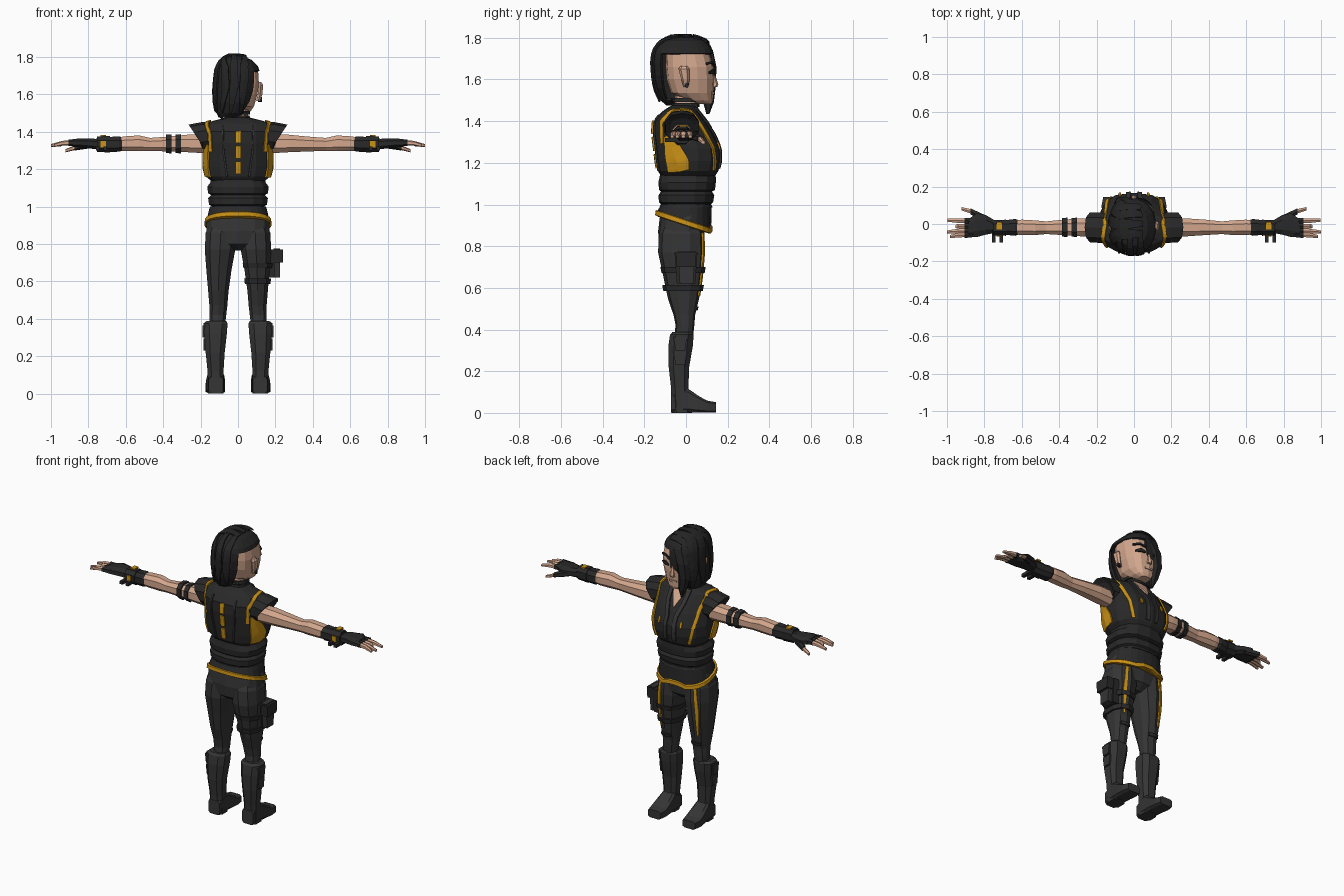
import bpy, bmesh, math
from mathutils import Vector
from mathutils.bvhtree import BVHTree


def material(name, rgb):
    m = bpy.data.materials.new(name)
    m.diffuse_color = (*rgb, 1)
    return m


BLACK = material("black cloth", (0.022, 0.022, 0.022))
CHARCOAL = material("charcoal leather", (0.035, 0.035, 0.035))
HAIR = material("dark hair", (0.018, 0.018, 0.019))
GOLD = material("gold trim", (0.60, 0.29, 0.008))
SKIN = material("skin", (0.66, 0.39, 0.27))


def finish(bm, name, mat):
    bmesh.ops.recalc_face_normals(bm, faces=bm.faces)
    me = bpy.data.meshes.new(name)
    bm.to_mesh(me)
    bm.free()
    me.materials.append(mat)
    ob = bpy.data.objects.new(name, me)
    bpy.context.collection.objects.link(ob)
    return ob


def loft(name, mat, rings, axis="z", n=10, p=2.4, warp=None, keep=None, cap=True):
    """Skin rings (position, centre a, centre b, radius a, radius b) along an axis."""
    bm = bmesh.new()
    loops = []
    for t, a, b, ra, rb in rings:
        row = []
        for i in range(n):
            w = 2 * math.pi * (i + 0.5) / n
            c, s = math.cos(w), math.sin(w)
            u = a + ra * math.copysign(abs(c) ** (2 / p), c)
            v = b + rb * math.copysign(abs(s) ** (2 / p), s)
            co = {"z": (u, v, t), "x": (t, u, v), "y": (u, t, v)}[axis]
            row.append(bm.verts.new(warp(Vector(co)) if warp else co))
        loops.append(row)
    for r, q in zip(loops, loops[1:]):
        for i in range(n):
            bm.faces.new((r[i], r[(i + 1) % n], q[(i + 1) % n], q[i]))
    if cap:
        bm.faces.new(loops[0])
        bm.faces.new(loops[-1])
    bmesh.ops.recalc_face_normals(bm, faces=bm.faces)
    if keep:
        drop = [f for f in bm.faces if not keep(f.calc_center_median())]
        bmesh.ops.delete(bm, geom=drop, context="FACES")
    return finish(bm, name, mat)


def ribbon(name, mat, target, pts, widths, lift=0.005, steps=5):
    """Thin strip that hugs the surface of a target object."""
    tree = BVHTree.FromPolygons([v.co for v in target.data.vertices],
                                [p.vertices for p in target.data.polygons])
    pts = [Vector(p) for p in pts]
    if isinstance(widths, float):
        widths = [widths] * len(pts)
    path = []
    for i in range(len(pts) - 1):
        for k in range(steps + (i == len(pts) - 2)):
            f = k / steps
            path.append((pts[i].lerp(pts[i + 1], f), widths[i] * (1 - f) + widths[i + 1] * f))
    bm = bmesh.new()
    rows = []
    for i, (pt, w) in enumerate(path):
        tan = path[min(i + 1, len(path) - 1)][0] - path[max(i - 1, 0)][0]
        loc, nor, _, _ = tree.find_nearest(pt)
        side = tan.cross(nor).normalized() * w / 2
        row = []
        for k in (-1, 0, 1):
            l2, n2, _, _ = tree.find_nearest(loc + side * k)
            row.append(bm.verts.new(l2 + n2 * lift))
        rows.append(row)
    for r, q in zip(rows, rows[1:]):
        for k in (0, 1):
            bm.faces.new((r[k], r[k + 1], q[k + 1], q[k]))
    ob = finish(bm, name, mat)
    mod = ob.modifiers.new("thickness", "SOLIDIFY")
    mod.thickness, mod.offset = 0.008, 0
    return ob


def box(name, mat, lo, hi, taper=1.0):
    c = [(a + b) / 2 for a, b in zip(lo, hi)]
    h = [(b - a) / 2 for a, b in zip(lo, hi)]
    bm = bmesh.new()
    bmesh.ops.create_cube(bm, size=2)
    for v in bm.verts:
        k = taper if v.co.z < 0 else 1
        v.co = Vector((c[0] + v.co.x * h[0], c[1] + v.co.y * h[1] * k, c[2] + v.co.z * h[2]))
    return finish(bm, name, mat)


# Vest, wrinkled waist and slanted hem
vest = loft("vest", BLACK, [(1.13, 0, .01, .14, .125), (1.16, 0, .01, .172, .145),
            (1.21, 0, .012, .185, .155), (1.27, 0, .008, .185, .158), (1.34, 0, -.012, .178, .147),
            (1.40, 0, -.03, .18, .126), (1.445, 0, -.028, .18, .088), (1.462, 0, -.022, .12, .07),
            (1.475, 0, -.01, .065, .058)], n=14, p=2.6)
loft("waist_wraps", BLACK, [(1.17, 0, .01, .145, .13), (1.13, 0, .008, .15, .135), (1.105, 0, .005, .168, .138),
     (1.07, 0, .005, .163, .134), (1.062, 0, .002, .147, .122), (1.045, 0, .002, .163, .134),
     (1.01, 0, 0, .158, .13), (1.002, 0, 0, .144, .12), (.985, 0, 0, .155, .128)], n=14, p=2.5)


def hem_slant(v):
    if v.z < .985:
        notch = .035 * max(0, 1 - abs(v.x) / .06) if v.y > 0 else 0
        v.z -= .33 * (v.y + .13) - notch
    return v


loft("shirt_skirt", BLACK, [(1.0, 0, 0, .15, .124), (.985, 0, -.003, .155, .126), (.965, 0, -.008, .168, .13)],
     n=24, warp=hem_slant)
loft("gold_hem", GOLD, [(.97, 0, -.01, .169, .131), (.966, 0, -.01, .178, .137), (.944, 0, -.01, .180, .139),
     (.940, 0, -.01, .165, .125)], n=24, warp=hem_slant)

# Vest trim, neckline and seams
ribbon("neckline_skin", SKIN, vest, [(0, .05, 1.468), (0, .075, 1.43), (0, .12, 1.365)], [.10, .07, .006])
for a, b in ((1.34, 1.405), (1.255, 1.325), (1.17, 1.24)):
    ribbon("spine_stripe", GOLD, vest, [(0, -.17, a), (0, -.16, b)], .028, steps=3)
for s in (-1, 1):
    ribbon("armhole_trim", GOLD, vest, [(s * .155, -.13, 1.29), (s * .16, -.135, 1.38), (s * .165, -.07, 1.45),
           (s * .155, 0, 1.46), (s * .15, .07, 1.38), (s * .14, .13, 1.27), (s * .125, .15, 1.16)], .02)
    ribbon("side_panel", GOLD, vest, [(s * .18, -.10, 1.33), (s * .19, -.07, 1.26), (s * .19, -.045, 1.2),
           (s * .18, -.035, 1.15)], [.03, .09, .12, .11])
    ribbon("lapel", CHARCOAL, vest, [(s * .06, .045, 1.465), (s * .055, .10, 1.40), (s * .03, .15, 1.32),
           (s * .03, .17, 1.17)], .025)
    ribbon("chest_dash", GOLD, vest, [(s * .075, .15, 1.30), (s * .075, .16, 1.265)], .013, lift=.007, steps=2)
    ribbon("back_seam", CHARCOAL, vest, [(s * .08, -.13, 1.43), (s * .08, -.16, 1.3), (s * .06, -.14, 1.16)], .01)

# Neck, choker and head
loft("neck", SKIN, [(1.43, 0, -.005, .062, .06), (1.49, 0, .0, .055, .056), (1.56, 0, .01, .06, .06)])
for z in (1.478, 1.502):
    loft("choker", BLACK, [(z - .009, 0, -.002, .067, .067), (z + .009, 0, 0, .065, .065)])
head = loft("head", SKIN, [(1.483, 0, .088, .035, .035), (1.50, 0, .06, .062, .07), (1.535, 0, .03, .087, .102),
            (1.60, 0, .022, .106, .115), (1.66, 0, .018, .114, .116), (1.72, 0, .01, .11, .105),
            (1.77, 0, 0, .085, .08)], n=14, p=2.5)
loft("nose", SKIN, [(1.565, 0, .13, .016, .02), (1.577, 0, .135, .015, .02), (1.63, 0, .128, .007, .01)], n=6)
ribbon("lips", SKIN, head, [(-.025, .13, 1.535), (.025, .13, 1.535)], .012, lift=.002, steps=2)
for s in (-1, 1):
    ribbon("brow", HAIR, head, [(s * .025, .14, 1.672), (s * .06, .13, 1.685), (s * .095, .10, 1.675)], .012)
    ribbon("eye", HAIR, head, [(s * .028, .14, 1.632), (s * .055, .13, 1.638), (s * .085, .11, 1.632)],
           [.01, .024, .008])
    loft("ear", SKIN, [(1.565, s * .108, .0, .012, .012), (1.60, s * .118, -.003, .014, .02),
         (1.65, s * .122, -.01, .014, .026), (1.665, s * .115, -.01, .01, .016)], n=6)
    loft("ear_plug", HAIR, [(s * .108, .004, 1.572, .01, .013), (s * .128, .004, 1.572, .01, .013)], "x", 6)


# Hair: swept over one side, shaved on the other
def hair_region(c):
    if c.z > 1.735 or c.x < -.035:
        return True
    if c.y < 0:
        return c.x < .085 and c.y < -.07 and c.x < .03 + (c.z - 1.48) * .35
    return c.x < .0 + (c.z - 1.6) * .2


hair = loft("hair_shell", HAIR, [(1.475, -.055, -.02, .05, .075), (1.50, -.035, -.018, .078, .105),
            (1.56, -.018, -.012, .106, .137), (1.62, -.008, -.01, .119, .148), (1.68, -.002, -.012, .12, .15),
            (1.725, 0, -.012, .117, .145), (1.75, 0, -.012, .108, .135), (1.785, -.008, -.012, .08, .105),
            (1.805, -.015, -.012, .035, .055)], n=20, p=2.3, keep=hair_region)
mod = hair.modifiers.new("thickness", "SOLIDIFY")
mod.thickness, mod.offset = .014, -1
# layered locks from the parting
for y0, y1, y2, zend, w in ((.09, .14, .10, 1.50, .05), (.05, .09, .06, 1.49, .06), (.0, .02, .0, 1.50, .06),
                            (-.05, -.08, -.06, 1.49, .06)):
    ribbon("hair_lock", HAIR, hair, [(.04, y0, 1.79), (-.06, y0, 1.78), (-.115, y1, 1.69), (-.12, y1, 1.6),
           (-.08, y2, zend)], [.03, w, w, w * .9, .012], lift=.009)
for x in (-.07, -.02, .03):
    ribbon("back_lock", HAIR, hair, [(x, -.05, 1.80), (x, -.14, 1.74), (x, -.16, 1.64), (x - .02, -.12, 1.5)],
           [.02, .04, .045, .01], lift=.008)
loft("front_lock", HAIR, [(1.435, -.045, .105, .006, .008), (1.49, -.055, .108, .026, .026),
     (1.57, -.07, .11, .036, .034), (1.66, -.055, .115, .045, .032), (1.74, -.02, .095, .05, .035),
     (1.785, .01, .05, .035, .035)], n=7)

# Trousers: pelvis
loft("pelvis", CHARCOAL, [(.765, 0, -.02, .035, .06), (.80, 0, -.022, .12, .105), (.87, 0, -.022, .172, .112),
     (.93, 0, -.015, .17, .112), (.98, 0, -.005, .15, .11)], n=14, p=2.6)
for s in (-1, 1):
    # Trouser leg and its gold stripes
    leg = loft("trouser_leg", CHARCOAL, [(.36, s * .11, -.012, .042, .045), (.42, s * .108, -.005, .047, .045),
               (.47, s * .105, -.008, .05, .052), (.55, s * .105, -.012, .057, .075),
               (.66, s * .102, -.015, .07, .095), (.77, s * .096, -.022, .085, .112),
               (.86, s * .092, -.022, .084, .108), (.91, s * .085, -.018, .07, .09)], n=10)
    ribbon("thigh_stripe", GOLD, leg, [(s * .125, .1, .87), (s * .135, .09, .72), (s * .13, .07, .56)],
           [.018, .024, .012])
    ribbon("knee_seam", BLACK, leg, [(s * .07, .06, .50), (s * .14, .06, .50)], .02, steps=3)
    # Boot shaft, foot, shin pads
    loft("boot_shaft", CHARCOAL, [(.0, s * .118, -.02, .044, .052), (.12, s * .12, -.03, .045, .044),
         (.22, s * .122, -.034, .054, .052), (.32, s * .12, -.026, .064, .062),
         (.375, s * .12, -.02, .068, .06), (.388, s * .115, -.018, .055, .05)], n=8, p=2.8)
    loft("boot_foot", CHARCOAL, [(-.072, s * .118, .045, .040, .045), (-.02, s * .118, .06, .044, .06),
         (.008, s * .119, .06, .046, .06), (.055, s * .12, .043, .052, .043),
         (.10, s * .121, .03, .054, .03), (.145, s * .121, .026, .045, .026)], "y", 8, 5)
    for z, x in ((.335, .178), (.265, .172)):
        box("boot_buckle", CHARCOAL, (s * x - .012, -.06, z - .035), (s * x + .012, .005, z + .03), .7)
    # Arm
    loft("arm", SKIN, [(s * .15, -.02, 1.335, .05, .055), (s * .27, -.018, 1.337, .052, .05),
         (s * .38, -.018, 1.334, .044, .042), (s * .47, -.02, 1.332, .036, .037),
         (s * .53, -.02, 1.338, .042, .045), (s * .60, -.018, 1.336, .044, .042),
         (s * .72, -.02, 1.332, .03, .03)], "x", 8)

    # Cap sleeve, slanted open edge
    def sleeve_cut(v, s=s):
        if abs(v.x) > .2:
            v.x -= s * .65 * (1.435 - v.z)
        return v

    loft("cap_sleeve", BLACK, [(s * .14, -.022, 1.375, .085, .075), (s * .19, -.02, 1.375, .084, .077),
         (s * .262, -.018, 1.37, .083, .068), (s * .25, -.018, 1.365, .06, .05)], "x", 10, warp=sleeve_cut)
    # Glove, cuff straps and gold tab
    loft("glove_cuff", BLACK, [(s * .62, -.018, 1.334, .042, .038), (s * .635, -.018, 1.334, .048, .044),
         (s * .70, -.019, 1.332, .040, .042), (s * .76, -.015, 1.332, .036, .034)], "x", 8)
    loft("glove_palm", BLACK, [(s * .74, -.015, 1.332, .034, .03), (s * .79, -.005, 1.337, .055, .029),
         (s * .84, -.006, 1.340, .068, .026), (s * .885, -.022, 1.340, .052, .022)], "x", 8)
    for x in (.71, .75):
        box("cuff_strap", BLACK, (s * x - .01, -.10, 1.30), (s * x + .01, .0, 1.32))
    loft("wrist_strap", BLACK, [(s * .685, -.02, 1.333, .046, .047), (s * .755, -.02, 1.333, .043, .044)], "x", 8)
    box("gold_tab", GOLD, (s * .72 - .014, -.068, 1.315), (s * .72 + .014, -.06, 1.35))
    box("gold_top_tab", GOLD, (s * .72 - .014, -.03, 1.374), (s * .72 + .014, .01, 1.382))
    # Fingers and thumb
    for y, tip in ((.018, .998), (-.012, .955), (-.038, 1.0), (-.06, .985)):
        loft("finger", SKIN, [(s * .86, y * .9, 1.342, .014, .015), (s * .94, y, 1.338, .014, .013),
             (s * tip, y * 1.12, 1.326, .009, .008)], "x", 6)
        loft("finger_glove", BLACK, [(s * .85, y * .9, 1.341, .017, .018), (s * .905, y, 1.341, .017, .017)], "x", 6)
    loft("thumb_glove", BLACK, [(s * .80, .03, 1.33, .022, .02), (s * .875, .068, 1.316, .018, .017)], "x", 6)
    loft("thumb", SKIN, [(s * .86, .064, 1.318, .014, .013), (s * .923, .082, 1.298, .01, .009)], "x", 6)

# Arm bands on one arm
for x in (-.37, -.32):
    loft("arm_band", BLACK, [(x - .015, -.018, 1.335, .052, .052), (x + .015, -.018, 1.335, .056, .055)], "x", 8)

# Thigh holster
box("holster_plate", BLACK, (.15, -.055, .62), (.195, .055, .77), .8)
box("holster_pouch", CHARCOAL, (.19, -.04, .62), (.225, .045, .775), .75)
box("holster_flap", BLACK, (.18, -.05, .70), (.24, .05, .77), .9)
for z in (.60, .685):
    loft("holster_strap", BLACK, [(z - .014, .105, -.014, .071 + (z - .6) * .1, .095 + (z - .6) * .1),
         (z + .014, .105, -.014, .075 + (z - .6) * .1, .10 + (z - .6) * .1)], n=10)
